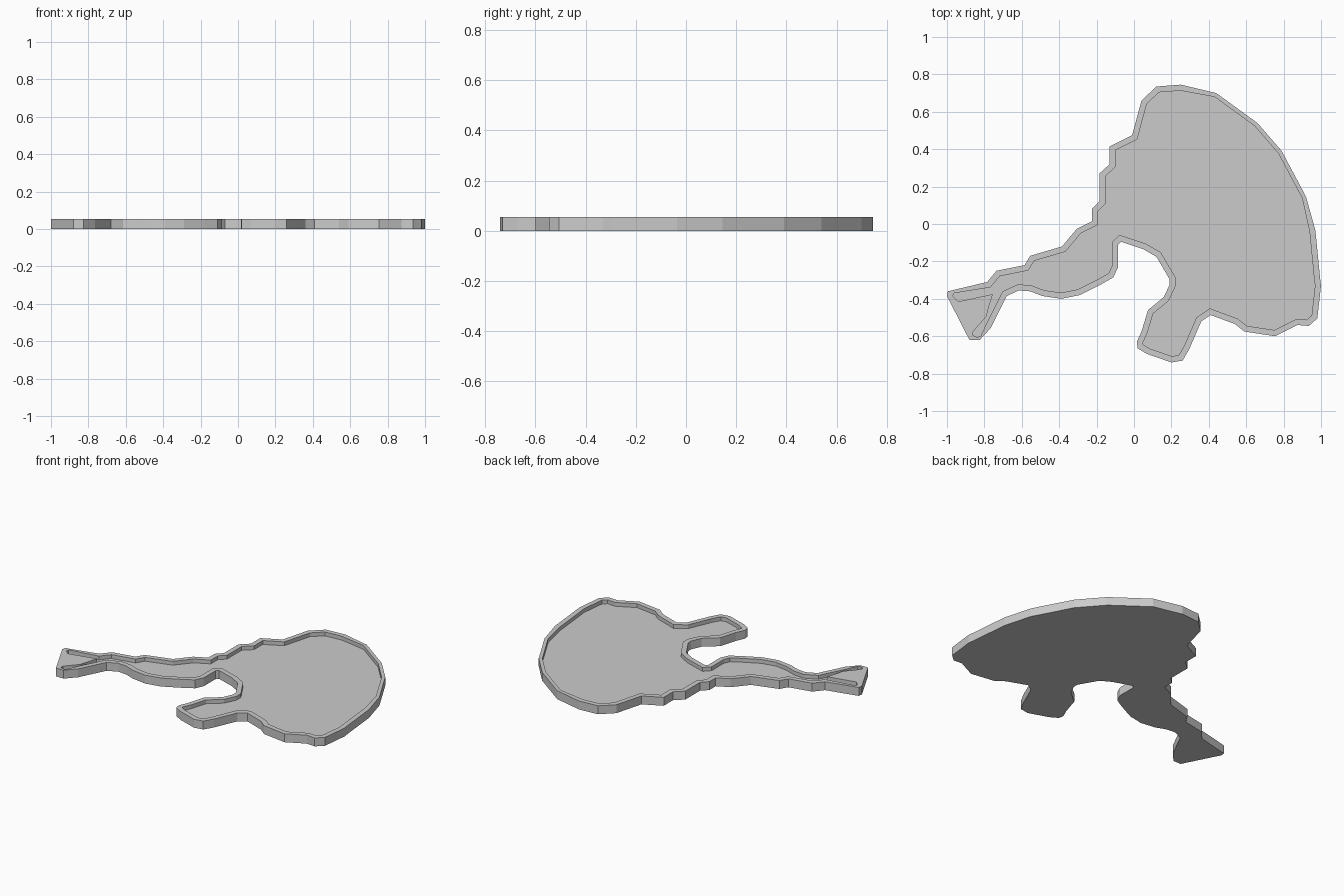
import bpy, bmesh
from mathutils import Vector

if "Cube" in bpy.data.objects:
    bpy.data.objects.remove(bpy.data.objects["Cube"])

HEIGHT, FLOOR, RIM = 0.055, 0.03, 0.032

# Outline sections, counter-clockwise seen from above
tail_end = [(-.995, -.36), (-1, -.385), (-.88, -.62), (-.825, -.62)]
tail_lower = [(-.765, -.555), (-.68, -.385), (-.615, -.355), (-.555, -.36), (-.49, -.385),
              (-.39, -.40), (-.29, -.38), (-.18, -.325), (-.11, -.285), (-.085, -.23)]
notch = [(-.085, -.11), (-.07, -.095), (.05, -.135), (.12, -.175), (.19, -.295),
         (.19, -.325), (.16, -.39), (.075, -.46)]
foot = [(.04, -.575), (.015, -.63), (.02, -.665), (.07, -.695), (.2, -.74), (.26, -.73),
        (.295, -.67), (.36, -.52), (.41, -.487)]
base = [(.54, -.535), (.59, -.575), (.755, -.6), (.875, -.54), (.935, -.545), (.98, -.505)]
dome = [(1, -.33), (.995, -.29), (.97, -.035), (.92, .145), (.79, .39), (.66, .54),
        (.44, .70), (.25, .745), (.12, .735), (.04, .66), (-.01, .475)]
steps = [(-.13, .415), (-.13, .32), (-.185, .27), (-.185, .12), (-.225, .08), (-.225, .015),
         (-.305, -.025), (-.385, -.12), (-.555, -.17), (-.585, -.22), (-.735, -.25), (-.785, -.31)]
outline = tail_end + tail_lower + notch + foot + base + dome + steps

# Forked end of the recess inside the tail
fork = [(-.963, -.37), (-.968, -.385), (-.94, -.415), (-.755, -.375), (-.775, -.44),
        (-.79, -.495), (-.86, -.575), (-.86, -.595), (-.84, -.605), (-.82, -.6)]


def inset(points, i):
    p, a, b = (Vector(points[k % len(points)]) for k in (i, i - 1, i + 1))
    u, v = (p - a).normalized(), (b - p).normalized()
    n1, n2 = Vector((-u.y, u.x)), Vector((-v.y, v.x))
    d = 0.022 if p.x > .3 and p.y > 0 else RIM
    q = p + (n1 + n2) * d / (1 + n1.dot(n2))
    return q.x, q.y


def slab(name, points, z0, z1):
    bm = bmesh.new()
    face = bm.faces.new([bm.verts.new((x, y, z0)) for x, y in points])
    top = bmesh.ops.extrude_face_region(bm, geom=[face])["geom"]
    bmesh.ops.translate(bm, vec=(0, 0, z1 - z0),
                        verts=[g for g in top if isinstance(g, bmesh.types.BMVert)])
    bmesh.ops.recalc_face_normals(bm, faces=bm.faces)
    mesh = bpy.data.meshes.new(name)
    bm.to_mesh(mesh)
    bm.free()
    ob = bpy.data.objects.new(name, mesh)
    bpy.context.collection.objects.link(ob)
    return ob


# Solid plate and the recess that leaves a raised rim
plate = slab("rimmed_plate", outline, 0, HEIGHT)
recess = fork + [inset(outline, i) for i in range(len(tail_end), len(outline))]
cutter = slab("recess_cutter", recess, FLOOR, HEIGHT + .1)
cutter.hide_render = True
cutter.hide_set(True)

cut = plate.modifiers.new("recess", 'BOOLEAN')
cut.operation = 'DIFFERENCE'
cut.solver = 'EXACT'
cut.object = cutter

# Bake the cut and drop the helper
bpy.context.view_layer.objects.active = plate
plate.select_set(True)
bpy.ops.object.modifier_apply(modifier=cut.name)
bpy.data.objects.remove(cutter)
